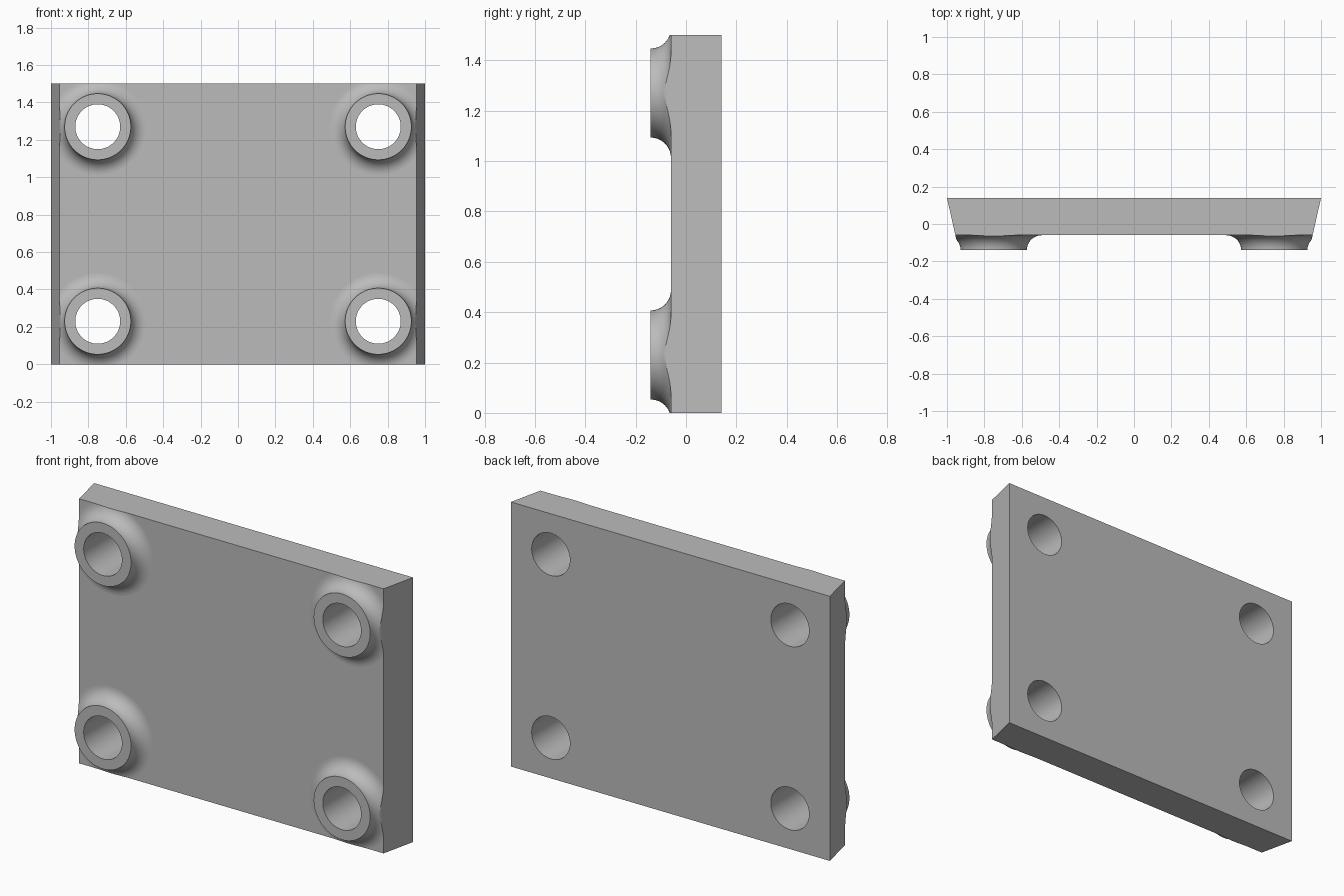
import bpy, bmesh, math
from mathutils import Vector, Matrix

cube = bpy.data.objects.get("Cube")
if cube:
    bpy.data.objects.remove(cube, do_unlink=True)

# Main dimensions
HEIGHT = 1.5
BACK, FACE, TIP = 0.14, -0.06, -0.14
HALF_BACK, HALF_FACE = 1.0, 0.955
HOLE_R, BOSS_R, FILLET = 0.12, 0.177, 0.08
HOLE_X, HOLE_Z = 0.75, (0.23, 1.27)
SEGMENTS = 96

grey = bpy.data.materials.new("plain grey")
grey.use_nodes = True
colour = (0.5, 0.5, 0.5, 1)
grey.diffuse_color = colour
grey.node_tree.nodes["Principled BSDF"].inputs["Base Color"].default_value = colour


def make_object(name, bm):
    bmesh.ops.recalc_face_normals(bm, faces=bm.faces[:])
    mesh = bpy.data.meshes.new(name)
    bm.to_mesh(mesh)
    bm.free()
    mesh.materials.append(grey)
    obj = bpy.data.objects.new(name, mesh)
    bpy.context.collection.objects.link(obj)
    return obj


def activate(obj):
    bpy.ops.object.select_all(action='DESELECT')
    obj.select_set(True)
    bpy.context.view_layer.objects.active = obj


def smooth(obj):
    activate(obj)
    bpy.ops.object.shade_smooth_by_angle(angle=math.radians(30))


# Plate: tapered outline extruded upwards
bm = bmesh.new()
outline = [(-HALF_FACE, FACE), (HALF_FACE, FACE), (HALF_BACK, BACK), (-HALF_BACK, BACK)]
base = bm.faces.new([bm.verts.new((x, y, 0)) for x, y in outline])
raised = bmesh.ops.extrude_face_region(bm, geom=[base])["geom"]
bmesh.ops.translate(bm, vec=(0, 0, HEIGHT),
                    verts=[g for g in raised if isinstance(g, bmesh.types.BMVert)])
plate = make_object("plate", bm)

# Bolt holes through the plate
bm = bmesh.new()
for x in (-HOLE_X, HOLE_X):
    for z in HOLE_Z:
        place = Matrix.Translation((x, 0, z)) @ Matrix.Rotation(math.pi / 2, 4, 'X')
        bmesh.ops.create_cone(bm, cap_ends=True, segments=SEGMENTS, radius1=HOLE_R,
                              radius2=HOLE_R, depth=1, matrix=place)
cutter = make_object("hole_cutter", bm)
cutter.hide_render = True
cut = plate.modifiers.new("holes", 'BOOLEAN')
cut.operation, cut.solver, cut.object = 'DIFFERENCE', 'EXACT', cutter
activate(plate)
bpy.ops.object.modifier_apply(modifier=cut.name)
bpy.data.objects.remove(cutter, do_unlink=True)
smooth(plate)

# Boss section: hole wall, flat rim, concave fillet down to the plate
profile = [(HOLE_R, FACE), (HOLE_R, TIP)]
for i in range(13):
    a = math.pi / 2 * i / 12
    profile.append((BOSS_R + FILLET * (1 - math.cos(a)), TIP + FILLET * math.sin(a)))


def boss(name, x, z):
    bm = bmesh.new()
    rings = []
    for s in range(SEGMENTS):
        a = math.tau * s / SEGMENTS
        rings.append([bm.verts.new((x + r * math.cos(a), y, z + r * math.sin(a)))
                      for r, y in profile])
    n = len(profile)
    for s in range(SEGMENTS):
        p, q = rings[s], rings[(s + 1) % SEGMENTS]
        for k in range(n):
            j = (k + 1) % n
            bm.faces.new((p[k], p[j], q[j], q[k]))
    # Trim the fillet where it runs past the plate edges
    side = math.copysign(1, x)
    slope = (HALF_BACK - HALF_FACE) / (BACK - FACE)
    top = z > HEIGHT / 2
    planes = [(Vector((side * HALF_FACE, FACE, 0)), Vector((side, -slope, 0)).normalized()),
              (Vector((0, 0, HEIGHT if top else 0)), Vector((0, 0, 1 if top else -1)))]
    for point, normal in planes:
        result = bmesh.ops.bisect_plane(bm, geom=bm.verts[:] + bm.edges[:] + bm.faces[:],
                                        plane_co=point, plane_no=normal, clear_outer=True)
        bmesh.ops.holes_fill(bm, edges=[e for e in result["geom_cut"]
                                        if isinstance(e, bmesh.types.BMEdge)], sides=0)
    smooth(make_object(name, bm))


for x, side in ((HOLE_X, "left"), (-HOLE_X, "right")):
    for z, level in zip(HOLE_Z, ("lower", "upper")):
        boss(f"{level}_{side}_boss", x, z)
